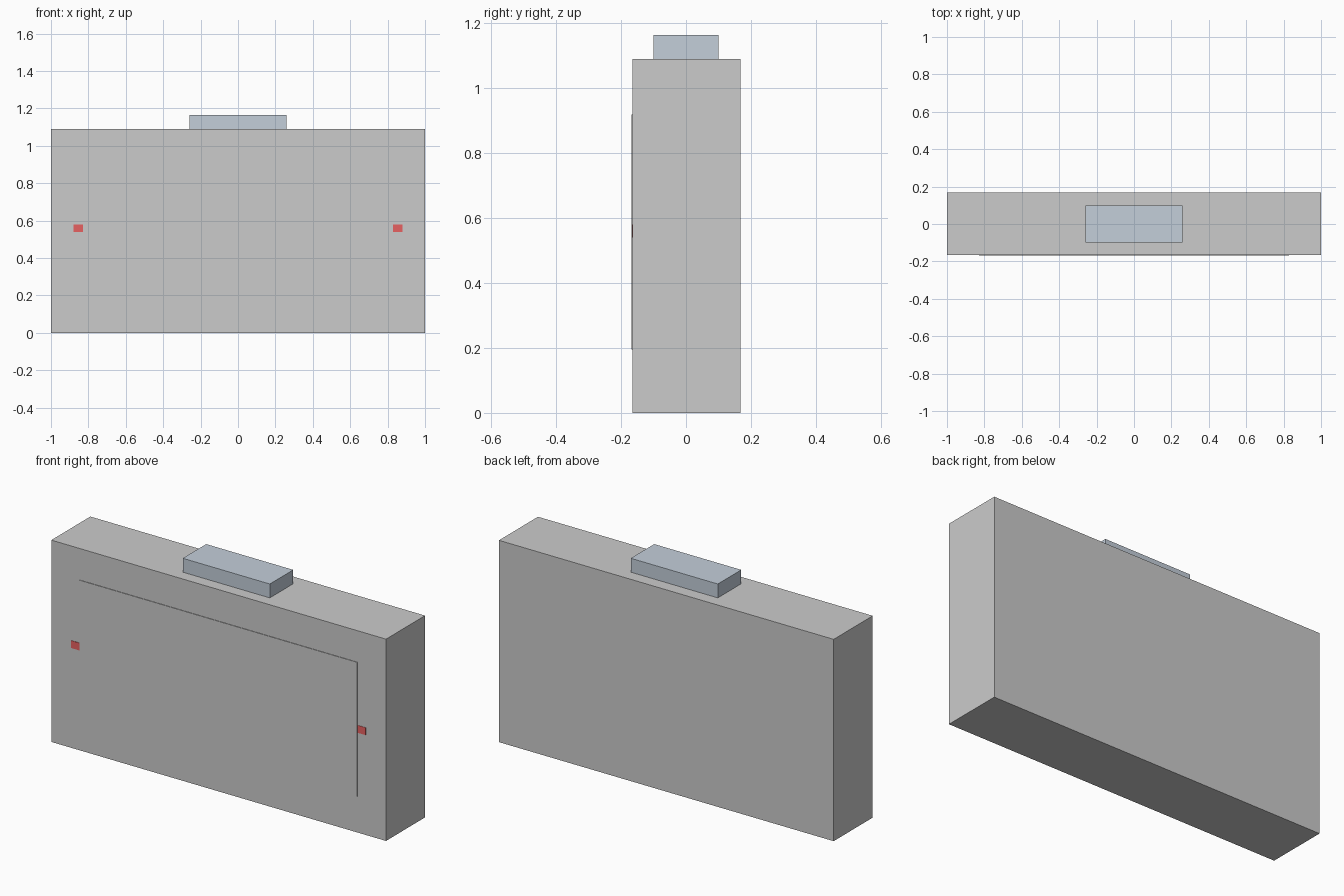
import bpy

if "Cube" in bpy.data.objects:
    bpy.data.objects.remove(bpy.data.objects["Cube"])


def material(name, rgb):
    m = bpy.data.materials.new(name)
    m.diffuse_color = (*rgb, 1)
    m.use_nodes = True
    m.node_tree.nodes["Principled BSDF"].inputs["Base Color"].default_value = m.diffuse_color
    return m


def box(name, lo, hi, mat=None):
    bpy.ops.mesh.primitive_cube_add(
        size=1, location=[(a + b) / 2 for a, b in zip(lo, hi)])
    ob = bpy.context.object
    ob.name = name
    ob.scale = [b - a for a, b in zip(lo, hi)]
    bpy.ops.object.transform_apply(location=True, rotation=True, scale=True)
    if mat:
        ob.data.materials.append(mat)
    return ob


blue_grey = material("blue_grey", (0.55, 0.62, 0.70))
red = material("red", (0.8, 0.12, 0.12))

FRONT = -0.165

# Main slab
box("body", (-1, FRONT, 0), (1, 0.168, 1.09))

# Raised block on the top
box("top_block", (-0.26, -0.1, 1.09), (0.26, 0.1, 1.165), blue_grey)

# Thin panel on the front face
box("front_panel", (-0.83, FRONT - 0.003, 0.195), (0.83, FRONT, 0.92))

# Small red tabs either side of the panel
tab = box("side_tabs", (0.83, FRONT - 0.002, 0.54), (0.88, FRONT, 0.58), red)
mirror = tab.modifiers.new("mirror", 'MIRROR')
mirror.use_axis = (True, False, False)
